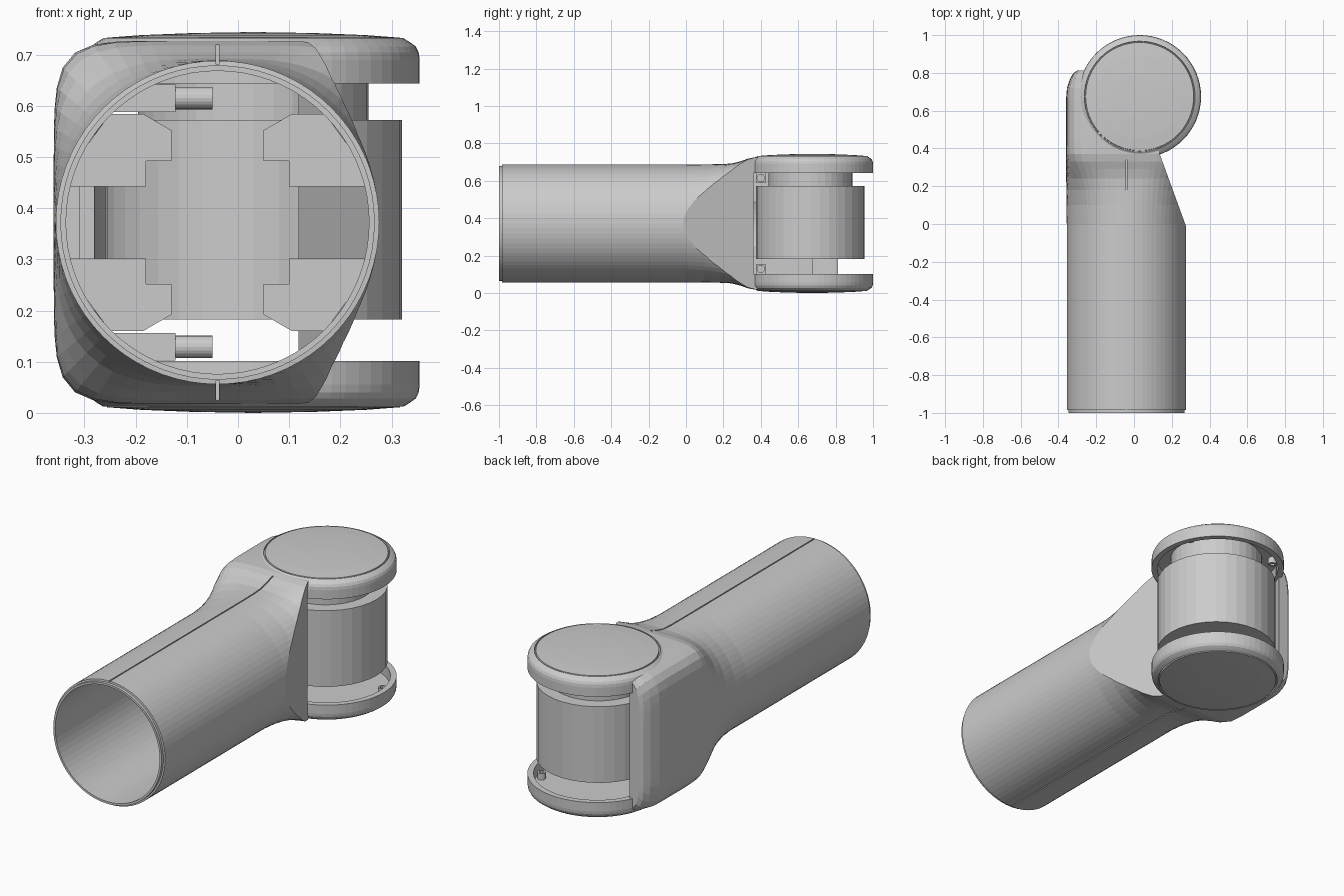
import bpy, bmesh, math
from mathutils import Vector

if "Cube" in bpy.data.objects:
    bpy.data.objects.remove(bpy.data.objects["Cube"])

CX, CZ = -0.04, 0.372           # tube axis
JX, JY = 0.03, 0.675            # joint axis
SLOPE_CO, SLOPE_NO = Vector((0.14, 0.36, 0)), Vector((0.94, 0.342, 0)).normalized()


def finish(name, bm):
    bmesh.ops.recalc_face_normals(bm, faces=bm.faces)
    me = bpy.data.meshes.new(name)
    bm.to_mesh(me)
    bm.free()
    ob = bpy.data.objects.new(name, me)
    bpy.context.collection.objects.link(ob)
    return ob


def loft(sections, n=72):
    """Skin superellipse sections (y, centre x, half width, half height, exponent)."""
    bm = bmesh.new()
    rings = []
    for y, cx, a, b, e in sections:
        ring = []
        for i in range(n):
            t = 2 * math.pi * i / n
            c, s = math.cos(t), math.sin(t)
            r = (abs(c / a) ** e + abs(s / b) ** e) ** (-1 / e)
            ring.append(bm.verts.new((cx + r * c, y, CZ + r * s)))
        rings.append(ring)
    for p, q in zip(rings, rings[1:]):
        for i in range(n):
            j = (i + 1) % n
            bm.faces.new((p[i], p[j], q[j], q[i]))
    bm.faces.new(rings[0])
    bm.faces.new(rings[-1])
    return bm


def slice_off(bm, co, no):
    bmesh.ops.bisect_plane(bm, geom=bm.verts[:] + bm.edges[:] + bm.faces[:],
                           plane_co=co, plane_no=no, clear_outer=True)
    bmesh.ops.holes_fill(bm, edges=[e for e in bm.edges if e.is_boundary], sides=0)


def lathe(name, profile, x, y, n=64, flip=False):
    """Revolve (radius, z) points around a vertical axis; flip mirrors about the mid height."""
    bm = bmesh.new()
    rings = []
    for r, z in profile:
        z = 2 * CZ - z if flip else z
        if r == 0:
            rings.append([bm.verts.new((x, y, z))] * n)
        else:
            rings.append([bm.verts.new((x + r * math.cos(2 * math.pi * i / n),
                                        y + r * math.sin(2 * math.pi * i / n), z)) for i in range(n)])
    for p, q in zip(rings, rings[1:]):
        for i in range(n):
            j = (i + 1) % n
            vs = list(dict.fromkeys((p[i], p[j], q[j], q[i])))
            bm.faces.new(vs)
    return finish(name, bm)


def box(name, x0, x1, y0, y1, z0, z1):
    bm = bmesh.new()
    bmesh.ops.create_cube(bm, size=1)
    for v in bm.verts:
        v.co = ((x0 + x1) / 2 + v.co.x * (x1 - x0), (y0 + y1) / 2 + v.co.y * (y1 - y0),
                (z0 + z1) / 2 + v.co.z * (z1 - z0))
    return finish(name, bm)


def cut(ob, cutter):
    m = ob.modifiers.new("cut", 'BOOLEAN')
    m.operation, m.solver, m.object = 'DIFFERENCE', 'EXACT', cutter
    bpy.context.view_layer.objects.active = ob
    bpy.ops.object.modifier_apply(modifier=m.name)
    bpy.data.objects.remove(cutter)


# Arm housing: round tube blending into a tall rounded side wall
bm = loft([
    (-1.0, CX, .307, .307, 2), (-.985, CX, .307, .307, 2), (-.984, CX, .316, .316, 2),
    (0.0, CX, .316, .316, 2), (.1, CX, .317, .316, 2.15), (.18, CX, .318, .317, 2.5),
    (.24, CX, .319, .320, 3.1), (.29, CX, .32, .332, 4.2), (.33, CX, .32, .346, 5.4),
    (.37, CX, .32, .354, 6.5), (.45, CX, .32, .355, 7), (.66, CX, .32, .355, 7),
    (.72, CX, .315, .355, 7), (.77, CX, .298, .352, 7), (.80, CX, .28, .347, 7), (.812, CX, .262, .342, 7)])
slice_off(bm, SLOPE_CO, SLOPE_NO)
housing = finish("arm_housing", bm)

# Hollow the tube, the joint bay and the cups
bm = loft([(-1.1, CX, .296, .296, 2), (.40, CX, .296, .296, 2)])
slice_off(bm, SLOPE_CO - SLOPE_NO * .02, SLOPE_NO)
cut(housing, finish("bore_cutter", bm))
cut(housing, box("bay_cutter", -.31, .33, .362, .675, .101, .643))
cut(housing, lathe("joint_cutter", [(0, .101), (.31, .101), (.31, .643), (0, .643)], JX, JY))
cut(housing, lathe("cup_cutter", [(0, .042), (.294, .042), (.294, .702), (0, .702)], JX, JY))

# Seam grooves along the tube
for z0, z1 in ((.681, .76), (-.02, .063)):
    cut(housing, box("seam_cutter", CX - .003, CX + .003, -1.1, .34, z0, z1))

# Fork cups with domed caps, top and bottom, and small screw bosses inside
cup = [(0, 0.004), (.12, .006), (.22, .010), (.286, .015), (.288, .021), (.291, .021), (.293, .016),
       (.306, .020), (.317, .028), (.323, .040), (.325, .055), (.325, .101), (.296, .101),
       (.296, .042), (0, .042)]
for flip, side in ((False, "lower"), (True, "upper")):
    lathe(side + "_fork_cup", [(r, z - .004 if z < .02 else z) for r, z in cup], JX, JY, flip=flip)
    for k, ang in enumerate((20, 140, 260)):
        a = math.radians(ang)
        lathe(f"{side}_screw_{k}", [(0, .04), (.02, .04), (.02, .075), (.011, .075), (.011, .065), (0, .065)],
              JX + .268 * math.cos(a), JY + .268 * math.sin(a), n=16, flip=flip)

# Joint motor barrel with neck
lathe("joint_barrel", [(0, .182), (.29, .182), (.29, .572), (.225, .572), (.225, .71), (0, .71)],
      JX, .665, n=36)

# Four stepped tabs inside the tube
tab = [(.09, .12), (.09, .18), (.145, .212), (.21, .212), (.27, .13), (.292, .07), (.14, .07), (.14, .12)]
for sx in (-1, 1):
    for sz in (-1, 1):
        bm = bmesh.new()
        f = bm.faces.new([bm.verts.new((CX + sx * x, -.01, CZ + sz * z)) for x, z in tab])
        g = bmesh.ops.extrude_face_region(bm, geom=[f])
        bmesh.ops.translate(bm, vec=(0, .03, 0), verts=[v for v in g["geom"] if isinstance(v, bmesh.types.BMVert)])
        finish("tube_tab", bm)

# Latch blocks with pins beside the barrel
for z in (.615, .129):
    box("latch_block", -.32, -.122, .375, .425, z - .027, z + .027)
    bm = bmesh.new()
    bmesh.ops.create_cone(bm, cap_ends=True, segments=20, radius1=.022, radius2=.022, depth=.08)
    pin = finish("latch_pin", bm)
    pin.rotation_euler = (0, math.pi / 2, 0)
    pin.location = (-.09, .40, z)
